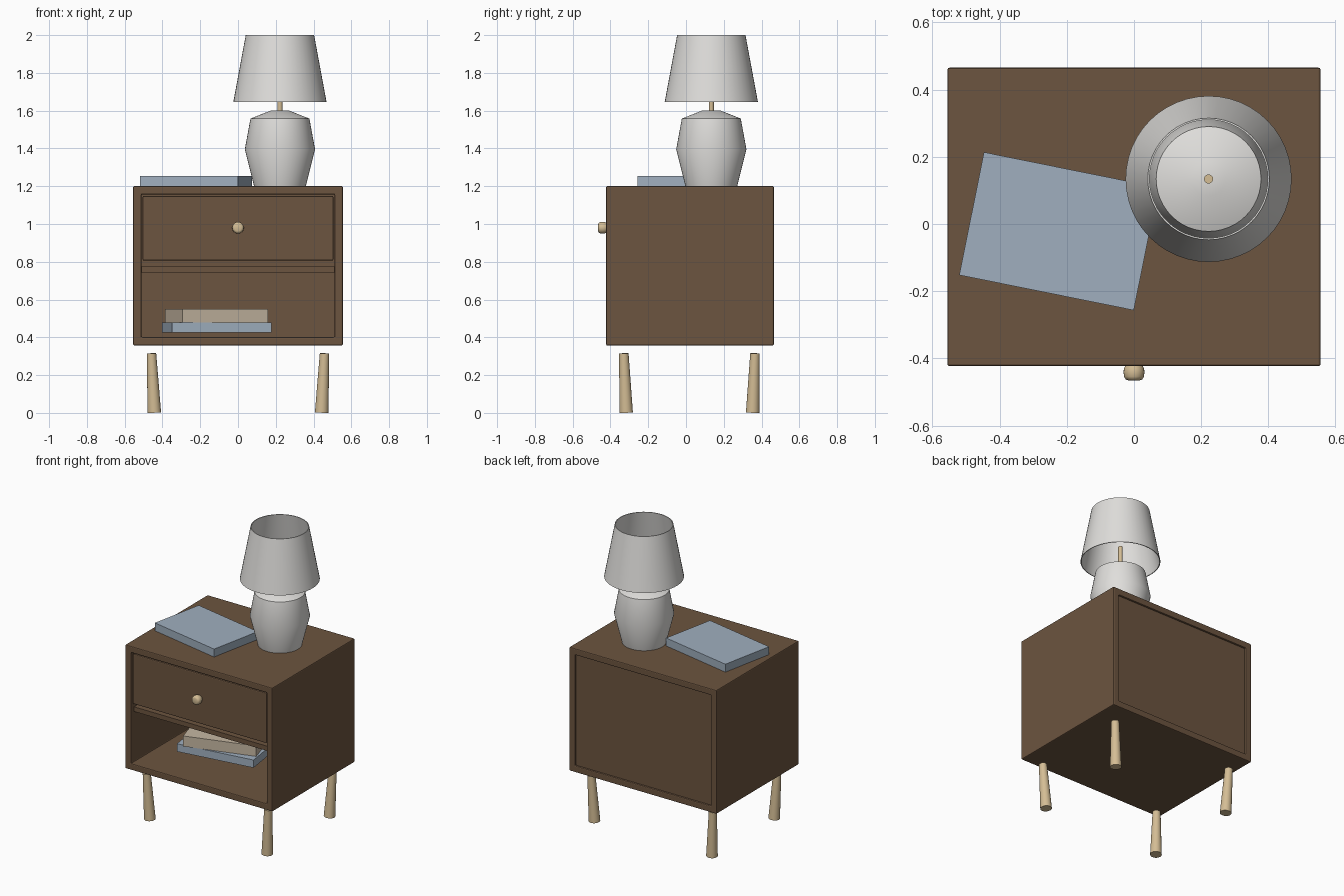
import bpy, bmesh, math
from mathutils import Vector, Matrix

if "Cube" in bpy.data.objects:
    bpy.data.objects.remove(bpy.data.objects["Cube"])


def material(name, rgb):
    m = bpy.data.materials.new(name)
    m.diffuse_color = (*rgb, 1)
    m.use_nodes = True
    m.node_tree.nodes["Principled BSDF"].inputs["Base Color"].default_value = m.diffuse_color
    return m


WALNUT = material("dark walnut", (0.15, 0.089, 0.050))
TAN = material("light wood", (0.66, 0.51, 0.30))
BLUE = material("dusty blue", (0.35, 0.43, 0.52))
CREAM = material("cream", (0.56, 0.47, 0.36))
WHITE = material("off white", (0.74, 0.73, 0.71))


def finish(name, bm, mat, bevel=0, smooth=False):
    bmesh.ops.recalc_face_normals(bm, faces=bm.faces)
    me = bpy.data.meshes.new(name)
    bm.to_mesh(me)
    bm.free()
    me.materials.append(mat)
    ob = bpy.data.objects.new(name, me)
    bpy.context.collection.objects.link(ob)
    if bevel:
        b = ob.modifiers.new("bevel", 'BEVEL')
        b.width = bevel
        b.segments = 2
    if smooth:
        bpy.ops.object.select_all(action='DESELECT')
        ob.select_set(True)
        bpy.context.view_layer.objects.active = ob
        bpy.ops.object.shade_smooth_by_angle(angle=math.radians(35))
    return ob


def box_mesh(lo, hi):
    bm = bmesh.new()
    bmesh.ops.create_cube(bm, size=1)
    lo, hi = Vector(lo), Vector(hi)
    for v in bm.verts:
        v.co = (lo + hi) / 2 + v.co * (hi - lo)
    return bm


def box(name, lo, hi, mat, bevel=0):
    return finish(name, box_mesh(lo, hi), mat, bevel)


def lathe(name, profile, mat, matrix, closed=False, n=48):
    """Spin (radius, height) points about z, then place with matrix."""
    bm = bmesh.new()
    rings = []
    for r, z in profile:
        rings.append([bm.verts.new((r * math.cos(2 * math.pi * i / n),
                                    r * math.sin(2 * math.pi * i / n), z)) for i in range(n)])
    pairs = list(zip(rings, rings[1:]))
    if closed:
        pairs.append((rings[-1], rings[0]))
    else:
        bm.faces.new(rings[0])
        bm.faces.new(rings[-1])
    for a, b in pairs:
        for i in range(n):
            j = (i + 1) % n
            bm.faces.new((a[i], a[j], b[j], b[i]))
    bm.transform(matrix)
    return finish(name, bm, mat, smooth=True)


def book(name, centre, size, angle, z0, z1, mat):
    w, d = size
    bm = box_mesh((-w / 2, -d / 2, z0), (w / 2, d / 2, z1))
    bm.transform(Matrix.Translation((*centre, 0)) @ Matrix.Rotation(math.radians(angle), 4, 'Z'))
    return finish(name, bm, mat)


# Cabinet shell: a rectangular tube open at front and back
bm = box_mesh((-0.555, -0.423, 0.357), (0.555, 0.465, 1.20))
bm.normal_update()
bmesh.ops.delete(bm, geom=[f for f in bm.faces if abs(f.normal.y) > 0.9], context='FACES')
shell = finish("cabinet_shell", bm, WALNUT)
s = shell.modifiers.new("wall", 'SOLIDIFY')
s.thickness = 0.044
s.offset = -1
s.use_even_offset = True
b = shell.modifiers.new("bevel", 'BEVEL')
b.width = 0.006
b.segments = 2

# Back panel, shelf and drawer front
box("back_panel", (-0.513, 0.43, 0.399), (0.513, 0.453, 1.158), WALNUT)
box("shelf", (-0.513, -0.39, 0.743), (0.513, 0.435, 0.775), WALNUT)
box("drawer_front", (-0.505, -0.416, 0.807), (0.505, -0.376, 1.148), WALNUT, 0.006)

# Round drawer knob, pointing forward
lathe("drawer_knob", [(0.024, 0), (0.030, 0.012), (0.031, 0.022), (0.030, 0.036),
                      (0.025, 0.044), (0.018, 0.047)], TAN,
      Matrix.Translation((0, -0.418, 0.98)) @ Matrix.Rotation(math.pi / 2, 4, 'X'), n=24)

# Four slightly leaning legs, wider at the foot
for sx, side in ((-1, "left"), (1, "right")):
    for sy, end in ((-1, "front"), (1, "back")):
        foot = Vector((sx * 0.443, 0.018 + sy * 0.335, 0.002))
        top = Vector((sx * 0.458, 0.018 + sy * 0.347, 0.315))
        axis = top - foot
        mat = Matrix.Translation(foot) @ axis.to_track_quat('Z', 'Y').to_matrix().to_4x4()
        lathe(f"{end}_{side}_leg", [(0.036, 0), (0.025, axis.length)], TAN, mat, n=24)

# Table lamp: body, stem and open shade
at_lamp = Matrix.Translation((0.222, 0.134, 0))
lathe("lamp_body", [(0.137, 1.20), (0.186, 1.395), (0.156, 1.558), (0.05, 1.60)], WHITE, at_lamp)
lathe("lamp_stem", [(0.0135, 1.59), (0.0135, 1.75)], TAN, at_lamp, n=20)
lathe("lamp_shade", [(0.247, 1.645), (0.181, 2.0), (0.176, 2.0), (0.242, 1.645)],
      WHITE, at_lamp, closed=True)

# Books on top and in the open compartment
book("top_book", (-0.2235, -0.0215), (0.53, 0.373), -11.4, 1.20, 1.254, BLUE)
book("lower_book", (-0.113, 0.0625), (0.53, 0.373), 8.3, 0.426, 0.479, BLUE)
book("upper_book", (-0.113, 0.047), (0.475, 0.308), 17, 0.479, 0.55, CREAM)
